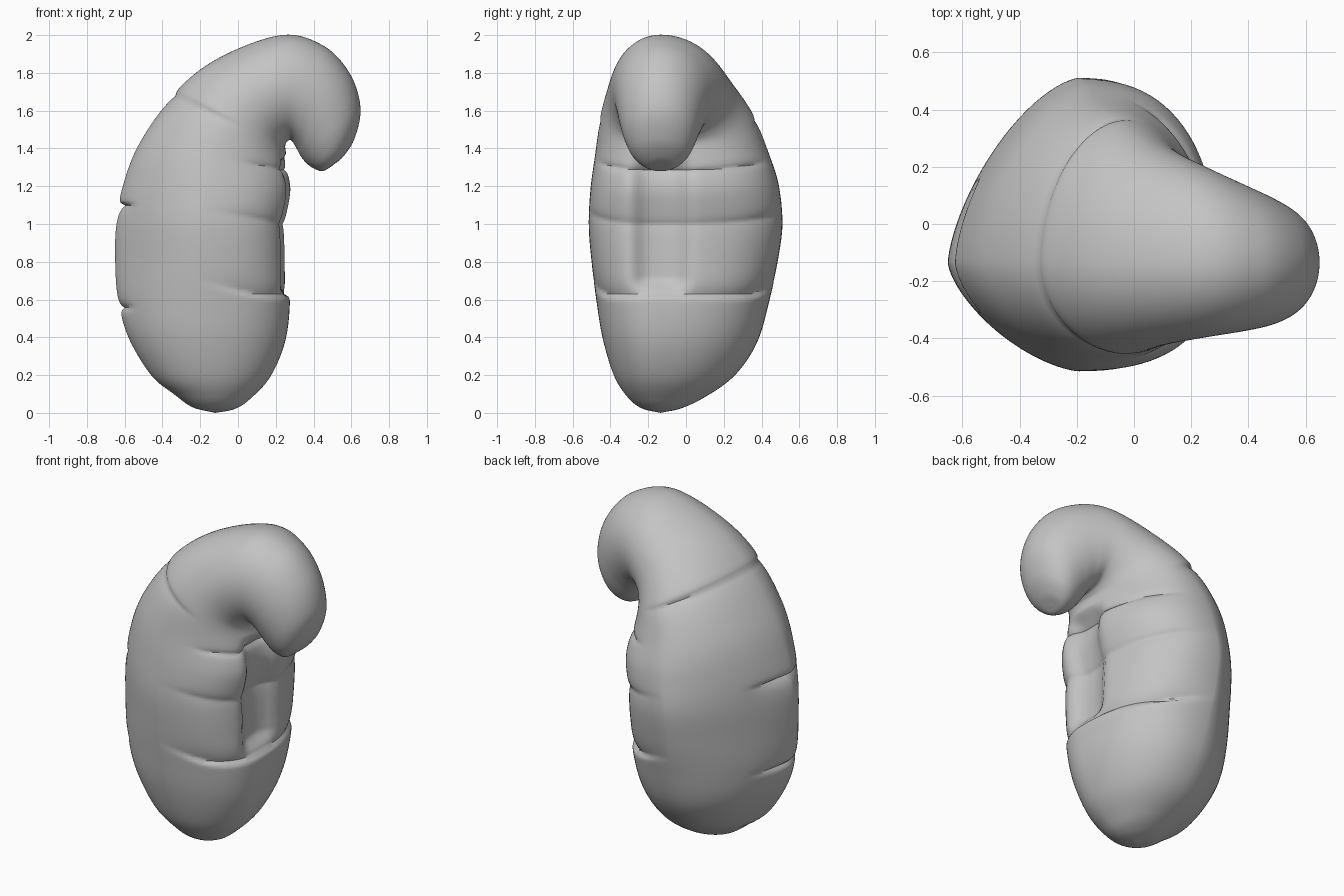
import bpy, bmesh, math
from mathutils import Vector

if "Cube" in bpy.data.objects:
    bpy.data.objects.remove(bpy.data.objects["Cube"])

YC = -0.135      # y of the spine plane
SEG = 96         # points around each ring
STEPS = 14       # rings between two key sections

# Key sections from tail to head tip:
# belly x, belly z, back x, back z, half width on the narrow side
KEYS = [
    (-.12, .00, -.12, .00, 0),
    (-.02, .02, -.24, .03, .10),
    (.06, .07, -.34, .10, .175),
    (.17, .19, -.46, .20, .245),
    (.25, .38, -.58, .40, .305),
    (.275, .60, -.635, .60, .34),
    (.26, .80, -.65, .80, .365),
    (.26, 1.00, -.645, 1.00, .38),
    (.29, 1.18, -.61, 1.20, .37),
    (.265, 1.32, -.52, 1.43, .345),
    (.25, 1.41, -.33, 1.70, .32),
    (.265, 1.44, -.10, 1.88, .29),
    (.285, 1.44, .23, 2.00, .26),
    (.31, 1.40, .45, 1.945, .24),
    (.335, 1.355, .59, 1.80, .22),
    (.37, 1.315, .648, 1.62, .19),
    (.41, 1.29, .62, 1.46, .145),
    (.45, 1.28, .56, 1.36, .08),
    (.495, 1.305, .495, 1.305, 0),
]


def section(s):
    """Smoothly interpolated section at key position s."""
    i = min(int(s), len(KEYS) - 2)
    t = s - i
    b, c = KEYS[i], KEYS[i + 1]
    a = KEYS[i - 1] if i > 0 else [2 * q - r for q, r in zip(b, c)]
    d = KEYS[i + 2] if i + 2 < len(KEYS) else [2 * q - r for q, r in zip(c, b)]
    return [0.5 * (2 * q + (r - p) * t + (2 * p - 5 * q + 4 * r - w) * t * t
                   + (3 * q - p - 3 * r + w) * t ** 3)
            for p, q, r, w in zip(a, b, c, d)]


def ramp(x, lo, hi):
    x = max(0.0, min(1.0, (x - lo) / (hi - lo)))
    return x * x * (3 - 2 * x)


def seam(s, s0, below, above):
    """Crease profile that fades at a different rate on each side."""
    d = s - s0
    return math.exp(d / below) if d < 0 else math.exp(-d / above)


def crease(s, c):
    """Inward pull; c is 1 on the belly and -1 on the back."""
    back, belly = ramp(-c, .82, 1.0), ramp(c, -.1, .6)
    g = .05 * ramp(-c, -.35, .5) * seam(s, 9.95, .22, .04)       # hood edge
    g += .08 * back * seam(s, 7.5, .18, .05)                     # upper back notch
    g += .06 * back * seam(s, 4.78, .07, .09)                    # lower back notch
    dip = 5.1 + .6 * (c - .8) ** 2
    g += .06 * belly * seam(s, dip, .04, .30)                    # lower belly fold
    g += .03 * belly * seam(s, 7.4 - .4 * c, .25, .12)           # middle belly fold
    g += .04 * ramp(c, .2, .7) * seam(s, 8.9 - .2 * c, .08, .12)  # upper belly fold
    return g


def spow(x, p):
    return math.copysign(abs(x) ** p, x)


# Curled body swept from tail to head tip
bm = bmesh.new()
rings = []
count = (len(KEYS) - 1) * STEPS
for k in range(count + 1):
    s = k / STEPS
    ix, iz, ox, oz, narrow = section(s)
    centre = Vector(((ix + ox) / 2, YC, (iz + oz) / 2))
    axis = Vector(((ix - ox) / 2, 0, (iz - oz) / 2))
    if k in (0, count):
        rings.append([bm.verts.new(centre)])
        continue
    # The trunk is wider on one side, flat on the belly and ridged on the back
    wide = narrow * (1 + .7 * ramp(s, 0, 4) * (1 - ramp(s, 8, 15)))
    trunk = .5 * math.exp(-((s - 6.5) / 2.8) ** 2)
    ring = []
    for j in range(SEG):
        a = 2 * math.pi * j / SEG
        c, n = math.cos(a), math.sin(a)
        p = 2 / (2 + trunk if c > 0 else 2 - trunk)
        u, v = spow(c, p), spow(n, p)
        half = wide if v > 0 else narrow
        g = 1 - crease(s, c)
        pos = centre + axis * u * g + Vector((0, v * half * g, 0))
        # Hollow along the middle of the belly
        if c > 0:
            hollow = ramp(s, 5.05, 5.6) * (1 - ramp(s, 8.6, 9.6))
            pos.x -= .075 * hollow * math.exp(-((pos.y - YC) / .13) ** 4)
        ring.append(bm.verts.new(pos))
    rings.append(ring)

for r0, r1 in zip(rings, rings[1:]):
    for j in range(SEG):
        m = (j + 1) % SEG
        if len(r0) == 1:
            bm.faces.new((r0[0], r1[j], r1[m]))
        elif len(r1) == 1:
            bm.faces.new((r0[j], r1[0], r0[m]))
        else:
            bm.faces.new((r0[j], r1[j], r1[m], r0[m]))
bmesh.ops.recalc_face_normals(bm, faces=bm.faces)

mesh = bpy.data.meshes.new("curled_body")
bm.to_mesh(mesh)
bm.free()
body = bpy.data.objects.new("curled_body", mesh)
bpy.context.collection.objects.link(body)

# Plain grey surface
grey = bpy.data.materials.new("plain_grey")
grey.use_nodes = True
colour = (.55, .55, .55, 1)
grey.diffuse_color = colour
grey.node_tree.nodes["Principled BSDF"].inputs["Base Color"].default_value = colour
mesh.materials.append(grey)

bpy.context.view_layer.objects.active = body
body.select_set(True)
bpy.ops.object.shade_smooth_by_angle(angle=math.radians(50))
